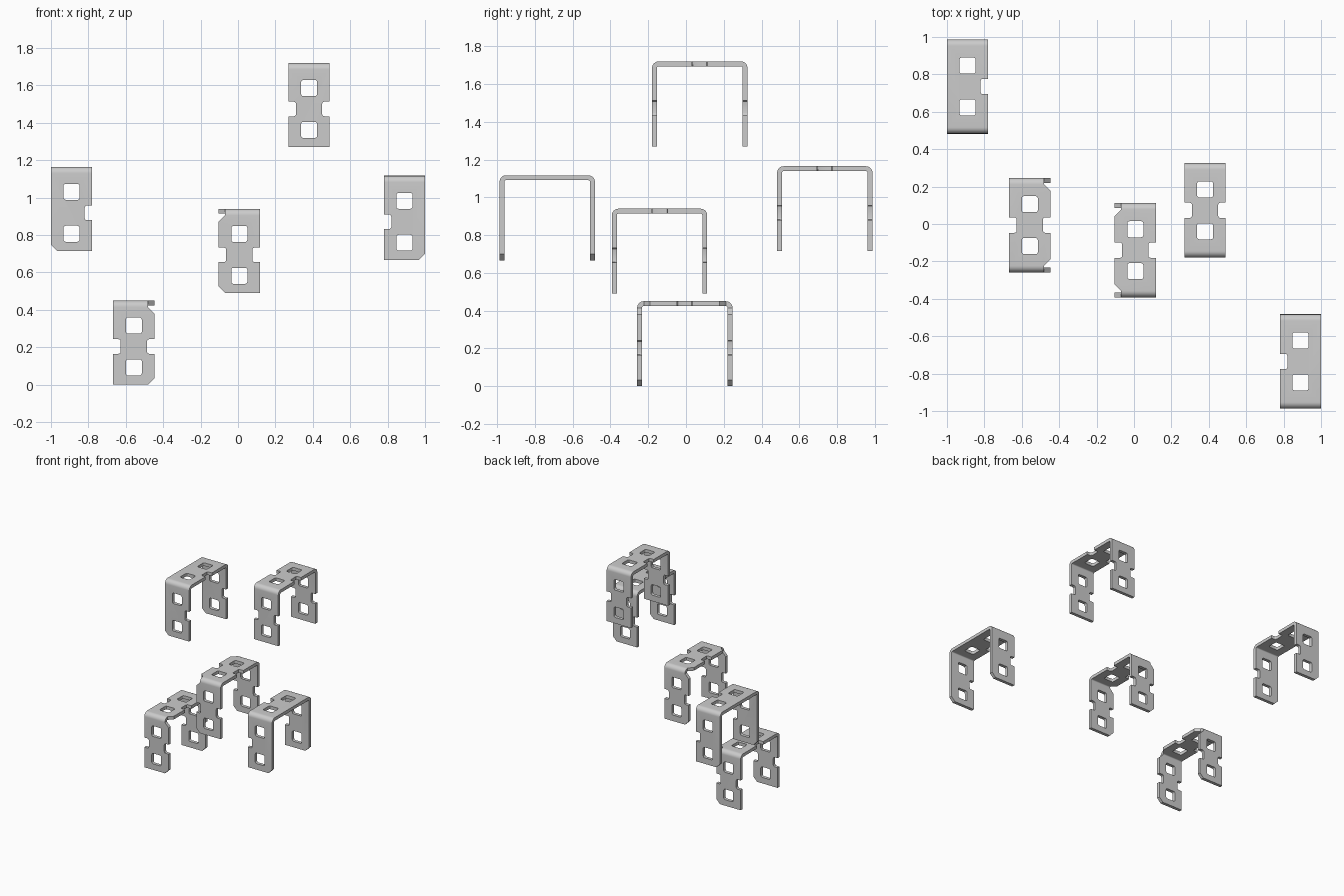
import bpy, bmesh
from math import cos, sin, pi, radians

if "Cube" in bpy.data.objects:
    bpy.data.objects.remove(bpy.data.objects["Cube"])

W, L, H, T, R = 0.11, 0.2525, 0.45, 0.026, 0.035   # half width, half length, height, sheet, bend radius
C = 0.034                                          # chamfer size


def rounded_rect(cx, cy, hx, hy, r=0.012, n=3):
    pts = []
    for k, (sx, sy) in enumerate([(1, 1), (-1, 1), (-1, -1), (1, -1)]):
        for i in range(n + 1):
            a = (k + i / n) * pi / 2
            pts.append((cx + sx * (hx - r) + r * cos(a), cy + sy * (hy - r) + r * sin(a)))
    return pts


def prism(bm, pts, axis, lo, hi):
    place = {'X': lambda a, b, d: (d, a, b),
             'Y': lambda a, b, d: (a, d, b),
             'Z': lambda a, b, d: (a, b, d)}[axis]
    lower = [bm.verts.new(place(a, b, lo)) for a, b in pts]
    upper = [bm.verts.new(place(a, b, hi)) for a, b in pts]
    n = len(pts)
    bm.faces.new(lower)
    bm.faces.new(upper)
    for i in range(n):
        j = (i + 1) % n
        bm.faces.new((lower[i], lower[j], upper[j], upper[i]))


def make_object(name, bm):
    bmesh.ops.recalc_face_normals(bm, faces=bm.faces)
    me = bpy.data.meshes.new(name)
    bm.to_mesh(me)
    bm.free()
    ob = bpy.data.objects.new(name, me)
    bpy.context.collection.objects.link(ob)
    return ob


def bend(r, n=8):
    cy, cz = L - R, H - R
    return [(cy + r * cos(i / n * pi / 2), cz + r * sin(i / n * pi / 2)) for i in range(n + 1)]


def bracket(name, loc, notch_sides, bottom_chamfer=0, bend_relief=0):
    # U-shaped bent strip
    right_outer = [(L, 0)] + bend(R)
    right_inner = [(L - T, 0)] + bend(R - T)
    outer = right_outer + [(-y, z) for y, z in reversed(right_outer)]
    inner = right_inner + [(-y, z) for y, z in reversed(right_inner)]
    bm = bmesh.new()
    prism(bm, outer + inner[::-1], 'X', -W, W)
    body = make_object(name, bm)

    # cuts through both legs
    legs = bmesh.new()
    for z in (0.092, 0.316):
        prism(legs, rounded_rect(0, z, 0.043, 0.043), 'Y', -0.4, 0.4)
    for s in notch_sides:
        prism(legs, rounded_rect(s * (W + 0.01), 0.204, 0.05, 0.039), 'Y', -0.4, 0.4)
    if bottom_chamfer:
        s, e = bottom_chamfer, 0.02
        prism(legs, [(s * (W - C - e), -e), (s * (W + e), C + e), (s * (W + e), -e)], 'Y', -0.4, 0.4)

    # cuts through the top plate
    top = bmesh.new()
    for y in (-0.112, 0.112):
        prism(top, rounded_rect(0, y, 0.043, 0.043), 'Z', 0.39, 0.5)
    for s in notch_sides:
        prism(top, rounded_rect(s * (W + 0.01), 0, 0.05, 0.041), 'Z', 0.39, 0.5)

    # tapered relief at both bends
    if bend_relief:
        s, e, x = bend_relief, 0.02, W - C
        z, y = H - R, L - R
        for d in (-1, 1):
            prism(legs, [(s * x, 0.5), (s * x, z), (s * (W + e), z - C - e), (s * (W + e), 0.5)],
                  'Y', d * y, d * 0.3)
            prism(top, [(s * x, d * (y + 0.002)), (s * x, d * y), (s * (W + e), d * (y - C - e)),
                        (s * (W + e), d * (y + 0.002))], 'Z', z, 0.5)

    cutters = [make_object("leg_cutter", legs), make_object("top_cutter", top)]
    for c in cutters:
        c.hide_render = True
        m = body.modifiers.new("cut", 'BOOLEAN')
        m.operation, m.solver, m.object = 'DIFFERENCE', 'EXACT', c
    dg = bpy.context.evaluated_depsgraph_get()
    cut_mesh = bpy.data.meshes.new_from_object(body.evaluated_get(dg))
    body.modifiers.clear()
    body.data = cut_mesh
    for c in cutters:
        bpy.data.objects.remove(c, do_unlink=True)
    body.location = loc
    bpy.ops.object.select_all(action='DESELECT')
    body.select_set(True)
    bpy.context.view_layer.objects.active = body
    bpy.ops.object.shade_smooth_by_angle(angle=radians(30))


# the five brackets
bracket("left_end_bracket", (-0.89, 0.735, 0.715), [1], bottom_chamfer=-1)
bracket("right_end_bracket", (0.89, -0.735, 0.667), [-1], bottom_chamfer=1)
bracket("right_relief_bracket", (-0.557, -0.006, 0.0), [-1, 1], bottom_chamfer=1, bend_relief=1)
bracket("left_relief_bracket", (0.007, -0.14, 0.49), [-1, 1], bottom_chamfer=-1, bend_relief=-1)
bracket("plain_bracket", (0.38, 0.073, 1.27), [-1, 1])
